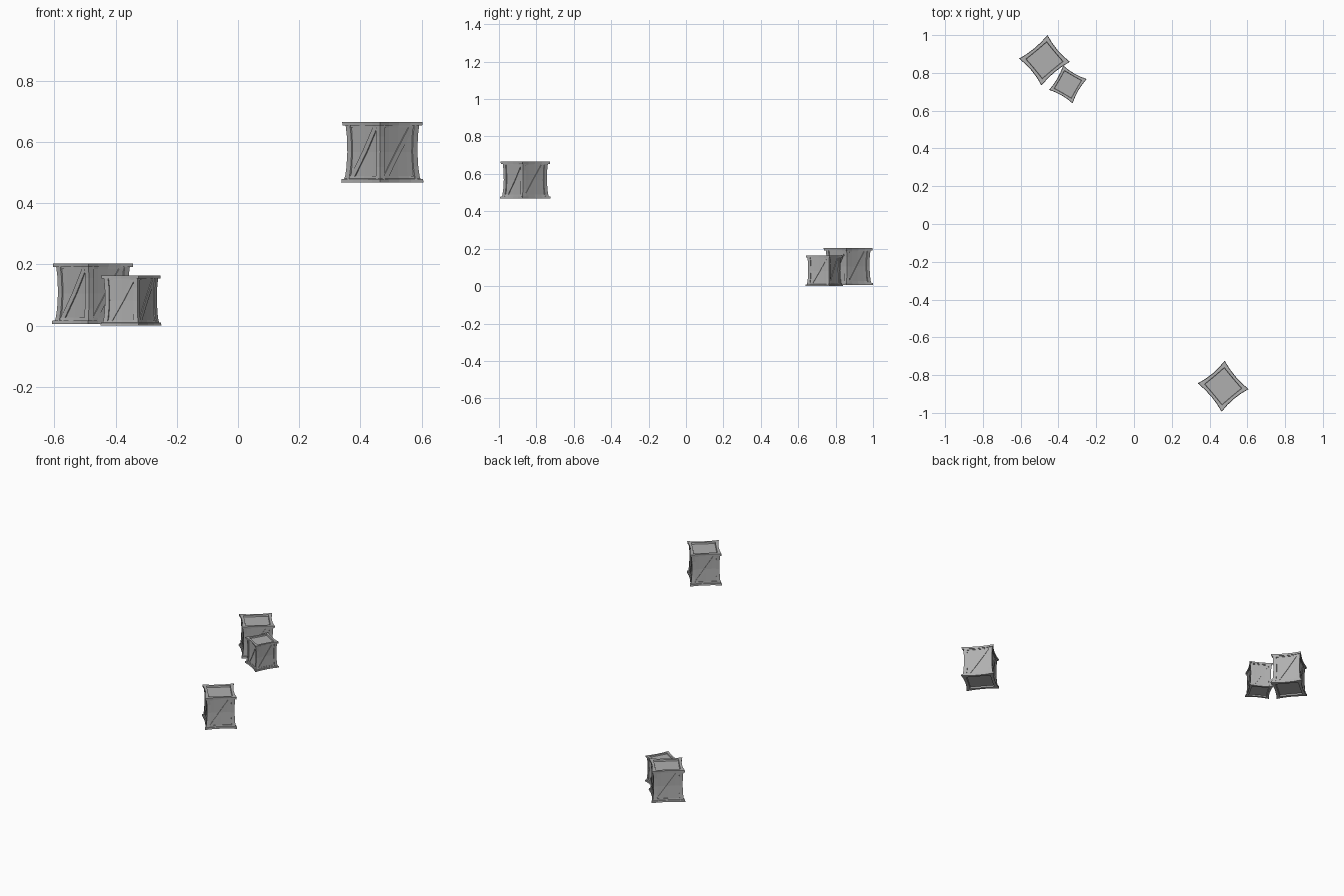
import bpy, bmesh, math
from mathutils import Matrix, Vector

if "Cube" in bpy.data.objects:
    bpy.data.objects.remove(bpy.data.objects["Cube"])

grey = bpy.data.materials.new("dark_grey")
grey.diffuse_color = (0.43, 0.43, 0.43, 1)
grey.use_nodes = True
grey.node_tree.nodes["Principled BSDF"].inputs["Base Color"].default_value = grey.diffuse_color


def ring(w, dip, z):
    # square outline with edges bowed inward by dip
    pts = []
    for k in range(4):
        rot = Matrix.Rotation(k * math.pi / 2, 3, 'Z')
        for i in range(4):
            t = -1 + i * 0.5
            pts.append(rot @ Vector((t * w, -w + dip * (1 - t * t), z)))
    return pts


def box_ring(x0, x1, y0, y1, z):
    return [Vector(p) for p in ((x0, y0, z), (x1, y0, z), (x1, y1, z), (x0, y1, z))]


def loft(bm, rings, turns=1):
    # skin a stack of rings, cap both ends, repeat around the z axis
    for k in range(turns):
        rot = Matrix.Rotation(k * math.pi / 2, 3, 'Z')
        vs = [[bm.verts.new(rot @ p) for p in r] for r in rings]
        n = len(vs[0])
        for a, b in zip(vs, vs[1:]):
            for i in range(n):
                j = (i + 1) % n
                bm.faces.new((a[i], a[j], b[j], b[i]))
        bm.faces.new(vs[0][::-1])
        bm.faces.new(vs[-1])


def part(name, rings, turns, matrix):
    bm = bmesh.new()
    loft(bm, rings, turns)
    bmesh.ops.recalc_face_normals(bm, faces=bm.faces)
    me = bpy.data.meshes.new(name)
    bm.to_mesh(me)
    bm.free()
    me.materials.append(grey)
    ob = bpy.data.objects.new(name, me)
    bpy.context.collection.objects.link(ob)
    ob.matrix_world = matrix


H = 0.198  # crate height


def crate(name, loc, angle, scale):
    m = (Matrix.Translation(loc) @ Matrix.Rotation(math.radians(angle), 4, 'Z')
         @ Matrix.Diagonal((*scale, 1)))
    # slightly recessed side panels
    part(name + "_panels", [ring(0.080, 0.002, 0.010), ring(0.077, 0.002, H / 2),
                            ring(0.079, 0.002, H - 0.010)], 1, m)
    # flared lids with a recessed centre
    part(name + "_base_rim", [ring(0.068, 0.001, 0.009), ring(0.070, 0.001, 0),
                              ring(0.095, 0.010, 0), ring(0.094, 0.010, 0.011),
                              ring(0.088, 0.007, 0.012), ring(0.086, 0.006, 0.021),
                              ring(0.070, 0, 0.021)], 1, m)
    part(name + "_top_rim", [ring(0.070, 0, H - 0.018), ring(0.084, 0.005, H - 0.018),
                             ring(0.085, 0.006, H - 0.012), ring(0.092, 0.010, H - 0.012),
                             ring(0.093, 0.010, H), ring(0.070, 0.001, H),
                             ring(0.068, 0.001, H - 0.009)], 1, m)
    # corner posts, bowed inward at mid height
    posts = []
    for z, c in ((0.010, 0.087), (0.05, 0.083), (H / 2, 0.081), (0.15, 0.082), (H - 0.010, 0.085)):
        posts.append(box_ring(-c, -c + 0.021, -c, -c + 0.021, z))
    part(name + "_corner_posts", posts, 4, m)
    # diagonal braces, lower left to upper right on every side
    braces = []
    for x, z, y in ((-0.056, 0.018, -0.082), (0, H / 2, -0.079), (0.056, H - 0.016, -0.081)):
        braces.append(box_ring(x - 0.011, x + 0.011, y, -0.070, z))
    part(name + "_braces", braces, 4, m)


crate("large_crate", (-0.474, 0.867, 0.005), 39.8, (1.03, 0.975, 1))
crate("small_crate", (-0.350, 0.739, 0.0), -30, (0.755, 0.785, 0.825))
crate("raised_crate", (0.472, -0.859, 0.468), -50, (1.035, 0.98, 1))
